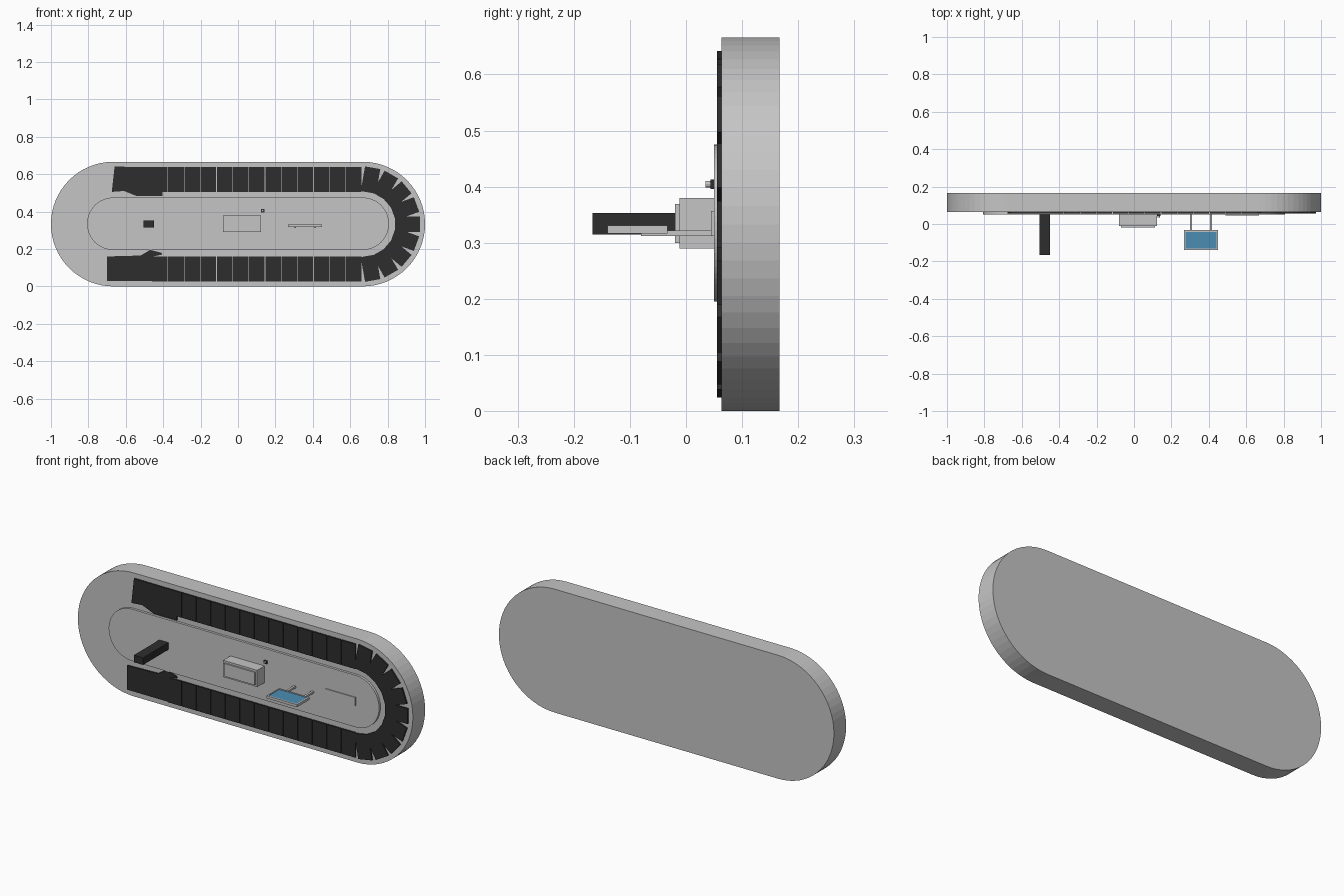
import bpy, bmesh, math
from mathutils import Matrix, Vector

if "Cube" in bpy.data.objects:
    bpy.data.objects.remove(bpy.data.objects["Cube"])


def material(name, rgb):
    m = bpy.data.materials.new(name)
    m.diffuse_color = (*rgb, 1)
    m.use_nodes = True
    m.node_tree.nodes["Principled BSDF"].inputs["Base Color"].default_value = m.diffuse_color
    return m


GREY = material("light grey", (0.56, 0.56, 0.56))
DARK = material("dark rubber", (0.027, 0.027, 0.027))
BLUE = material("screen blue", (0.07, 0.27, 0.45))


def prism(name, outline, y0, y1, mat):
    """Extrude an (x, z) outline from y0 to y1."""
    bm = bmesh.new()
    face = bm.faces.new([bm.verts.new((x, y0, z)) for x, z in outline])
    ext = bmesh.ops.extrude_face_region(bm, geom=[face])
    verts = [v for v in ext["geom"] if isinstance(v, bmesh.types.BMVert)]
    bmesh.ops.translate(bm, verts=verts, vec=(0, y1 - y0, 0))
    bmesh.ops.recalc_face_normals(bm, faces=bm.faces)
    me = bpy.data.meshes.new(name)
    bm.to_mesh(me)
    bm.free()
    me.materials.append(mat)
    ob = bpy.data.objects.new(name, me)
    bpy.context.collection.objects.link(ob)
    return ob


def box(name, x0, x1, y0, y1, z0, z1, mat):
    return prism(name, [(x0, z0), (x1, z0), (x1, z1), (x0, z1)], y0, y1, mat)


def stadium(half, r, zc, n=32):
    pts = []
    for side, start in ((1, -90), (-1, 90)):
        for i in range(n + 1):
            a = math.radians(start + 180 * i / n)
            pts.append((side * half + r * math.cos(a), zc + r * math.sin(a)))
    return pts


ZC = 0.333
# Rounded body and raised middle island
prism("carousel_body", stadium(0.667, 0.333, ZC), 0.063, 0.167, GREY)
prism("centre_island", stadium(0.667, 0.14, ZC + 0.002), 0.05, 0.064, GREY)

# Belt slats: two straight runs, then a fan round the right-hand end
PITCH, W, R0, R1 = 0.0865, 0.083, 0.172, 0.306
Y0, Y1 = 0.055, 0.064
for i in range(13):
    x = 0.62 - i * PITCH
    box("belt_slat_upper", x - W / 2, x + W / 2, Y0, Y1, ZC + R0, ZC + R1, DARK)
    box("belt_slat_lower", x - W / 2, x + W / 2, Y0, Y1, ZC - R1, ZC - R0, DARK)
for i in range(9):
    a = math.radians(-80 + 20 * i)
    d, t = Vector((math.cos(a), math.sin(a))), Vector((-math.sin(a), math.cos(a)))
    c = Vector((0.667, ZC))
    corners = [c + d * r + t * s * W / 2
               for r, s in ((R0, -1), (R1, -1), (R1, 1), (R0, 1))]
    prism("belt_slat_curve", [tuple(p) for p in corners], Y0, Y1, DARK)

# Bunched slats where the belt stops on the left
prism("belt_end_upper", [(-0.675, 0.505), (-0.61, 0.51), (-0.54, 0.482), (-0.405, 0.482),
                         (-0.405, 0.638), (-0.66, 0.64)], Y0, Y1, DARK)
prism("belt_end_lower", [(-0.70, 0.03), (-0.455, 0.03), (-0.455, 0.16), (-0.405, 0.17),
                         (-0.41, 0.18), (-0.47, 0.195), (-0.52, 0.165), (-0.70, 0.16)],
      Y0, Y1, DARK)

# Dark standing post
box("dark_post", -0.505, -0.45, -0.167, 0.052, 0.315, 0.353, DARK)

# Control cabinet with smaller lid
box("cabinet", -0.08, 0.123, -0.012, 0.052, 0.29, 0.38, GREY)
lid = prism("cabinet_lid", [(-0.07, 0.3), (0.113, 0.3), (0.113, 0.369), (-0.07, 0.369)],
            -0.02, -0.011, GREY)

# Button beside the cabinet
box("button_base", 0.122, 0.142, 0.044, 0.052, 0.396, 0.413, DARK)
prism("button_cap", stadium(0.0, 0.006, 0.4045, 6)[:-1], 0.035, 0.045, GREY)
cap = bpy.data.objects["button_cap"]
cap.location.x = 0.132
bm = bmesh.new()
bm.from_mesh(cap.data)
bmesh.ops.remove_doubles(bm, verts=bm.verts, dist=1e-5)
bm.to_mesh(cap.data)
bm.free()

# Display panel on two posts, with blue screen in a raised frame
for x in (0.305, 0.412):
    box("display_post", x - 0.006, x + 0.006, -0.08, 0.052, 0.312, 0.322, GREY)
box("display_back", 0.268, 0.45, -0.14, -0.033, 0.317, 0.328, GREY)
box("display_screen", 0.276, 0.442, -0.131, -0.042, 0.327, 0.3295, BLUE)
for y in (-0.14, -0.041):
    box("display_frame", 0.268, 0.45, y, y + 0.008, 0.327, 0.331, GREY)
for x in (0.268, 0.443):
    box("display_frame", x, x + 0.007, -0.14, -0.033, 0.327, 0.331, GREY)

# Plain raised marker bar on the island
box("marker_bar", 0.49, 0.668, 0.045, 0.052, 0.312, 0.357, GREY)
